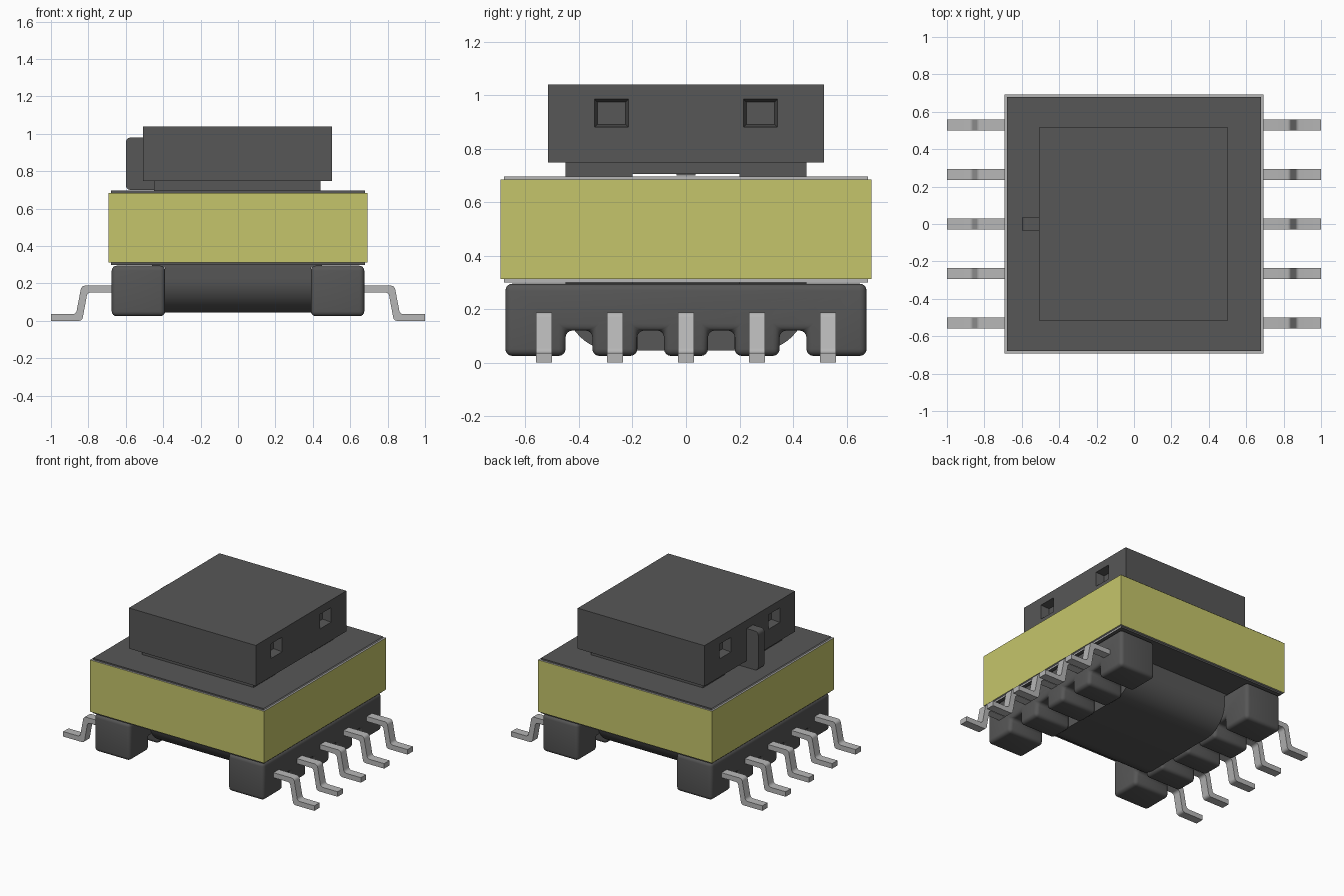
import bpy, bmesh, math
from mathutils import Matrix, Vector

cube = bpy.data.objects.get("Cube")
if cube:
    bpy.data.objects.remove(cube, do_unlink=True)


def material(name, rgb):
    m = bpy.data.materials.new(name)
    m.use_nodes = True
    m.diffuse_color = (*rgb, 1)
    m.node_tree.nodes["Principled BSDF"].inputs["Base Color"].default_value = (*rgb, 1)
    return m


DARK = material("dark grey", (0.095, 0.095, 0.095))
YELLOW = material("yellow tape", (0.56, 0.56, 0.145))
METAL = material("light grey metal", (0.47, 0.47, 0.47))


def finish(bm, name, mats, smooth=False):
    bmesh.ops.recalc_face_normals(bm, faces=bm.faces)
    mesh = bpy.data.meshes.new(name)
    bm.to_mesh(mesh)
    bm.free()
    for m in mats:
        mesh.materials.append(m)
    obj = bpy.data.objects.new(name, mesh)
    bpy.context.collection.objects.link(obj)
    if smooth:
        bpy.ops.object.select_all(action='DESELECT')
        obj.select_set(True)
        bpy.context.view_layer.objects.active = obj
        bpy.ops.object.shade_smooth_by_angle(angle=math.radians(35))
    return obj


def box_mesh(lo, hi):
    bm = bmesh.new()
    lo, hi = Vector(lo), Vector(hi)
    bmesh.ops.create_cube(bm, size=1, matrix=Matrix.Translation((lo + hi) / 2)
                          @ Matrix.Diagonal((*(hi - lo), 1)))
    bm.normal_update()
    return bm


def box(name, lo, hi, mat=DARK):
    return finish(box_mesh(lo, hi), name, [mat])


def prism(points, direction):
    """Extrude a closed outline along a direction."""
    bm = bmesh.new()
    face = bm.faces.new([bm.verts.new(p) for p in points])
    new = bmesh.ops.extrude_face_region(bm, geom=[face])["geom"]
    bmesh.ops.translate(bm, vec=direction, verts=[v for v in new if isinstance(v, bmesh.types.BMVert)])
    bmesh.ops.recalc_face_normals(bm, faces=bm.faces)
    return bm


def round_edges(bm, edges, radius, segments=4):
    bmesh.ops.bevel(bm, geom=edges, offset=radius, segments=segments,
                    profile=0.5, affect='EDGES', clamp_overlap=True)


# Taped winding: yellow sides, grey ends
bm = box_mesh((-0.693, -0.693, 0.312), (0.693, 0.693, 0.685))
for f in bm.faces:
    f.material_index = int(abs(f.normal.z) > 0.5)
finish(bm, "taped_winding", [YELLOW, METAL])

# Bobbin flanges, with light edges on the pin sides
for name, z in (("upper_flange", 0.683), ("lower_flange", 0.3)):
    bm = box_mesh((-0.68, -0.68, z), (0.68, 0.68, z + 0.013))
    for f in bm.faces:
        f.material_index = int(abs(f.normal.x) > 0.5)
    finish(bm, name, [DARK, METAL])

# Collar rails above and spacer pads below the winding
for side, y in (("right", -0.45), ("left", 0.2)):
    box("collar_rail_" + side, (-0.45, y, 0.69), (0.44, y + 0.25, 0.752))
    box("spacer_pad_" + side, (-0.46, y, 0.285), (0.45, y + 0.25, 0.305))
box("collar_centre", (-0.45, -0.2, 0.705), (0.44, 0.2, 0.752))

# Core cap with tapered pockets on both pin sides
bm = box_mesh((-0.508, -0.515, 0.748), (0.502, 0.515, 1.04))
cuts = [((0, y, 0), (0, 1, 0)) for y in (-0.342, -0.215, 0.215, 0.342)]
cuts += [((0, 0, z), (0, 0, 1)) for z in (0.88, 0.985)]
for co, no in cuts:
    bmesh.ops.bisect_plane(bm, geom=bm.verts[:] + bm.edges[:] + bm.faces[:],
                           plane_co=co, plane_no=no)
bm.normal_update()
pockets = []
for f in bm.faces:
    c = f.calc_center_median()
    if abs(f.normal.x) > 0.9 and 0.215 < abs(c.y) < 0.342 and 0.88 < c.z < 0.985:
        pockets.append(f)
bmesh.ops.inset_individual(bm, faces=pockets, thickness=0.015, depth=-0.06)
finish(bm, "core_cap", [DARK])

# Orientation tab with rounded outer corners
bm = box_mesh((-0.6, -0.035, 0.7), (-0.445, 0.035, 0.98))
round_edges(bm, [e for e in bm.edges if all(v.co.x < -0.59 for v in e.verts)
                 and abs(e.verts[0].co.y - e.verts[1].co.y) > 0.01], 0.025)
finish(bm, "orientation_tab", [DARK], True)

# Lower core with rounded bottom edges, running between the feet
bm = box_mesh((-0.39, -0.45, 0.045), (0.39, 0.45, 0.303))
round_edges(bm, [e for e in bm.edges if all(v.co.z < 0.1 for v in e.verts)
                 and abs(e.verts[0].co.x - e.verts[1].co.x) > 0.1], 0.18, 12)
finish(bm, "lower_core", [DARK], True)

# Pin bars: notched, fully rounded feet
outline = [(0.675, 0.295), (-0.675, 0.295), (-0.675, 0.025)]
for y in (-0.4, -0.132, 0.132, 0.4):
    outline += [(y - 0.05, 0.025), (y - 0.05, 0.12), (y + 0.05, 0.12), (y + 0.05, 0.025)]
outline.append((0.675, 0.025))
for side, x in (("right", -0.675), ("left", 0.39)):
    bm = prism([(x, y, z) for y, z in outline], (0.285, 0, 0))
    round_edges(bm, bm.edges[:], 0.026)
    finish(bm, "pin_bar_" + side, [DARK], True)

# Gull-wing pins
pin = [(0.6, 0.188), (0.837, 0.188), (0.866, 0.036), (1, 0.036),
       (1, 0), (0.833, 0), (0.805, 0.152), (0.6, 0.152)]
for side, s in (("right", -1), ("left", 1)):
    for i in range(5):
        y = (i - 2) * 0.265
        bm = prism([(s * x, y - 0.03, z) for x, z in pin], (0, 0.06, 0))
        bends = [e for e in bm.edges if all(0.7 < abs(v.co.x) < 0.9 for v in e.verts)
                 and abs(e.verts[0].co.y - e.verts[1].co.y) > 0.01]
        round_edges(bm, bends, 0.018)
        finish(bm, f"pin_{side}_{i + 1}", [METAL], True)
